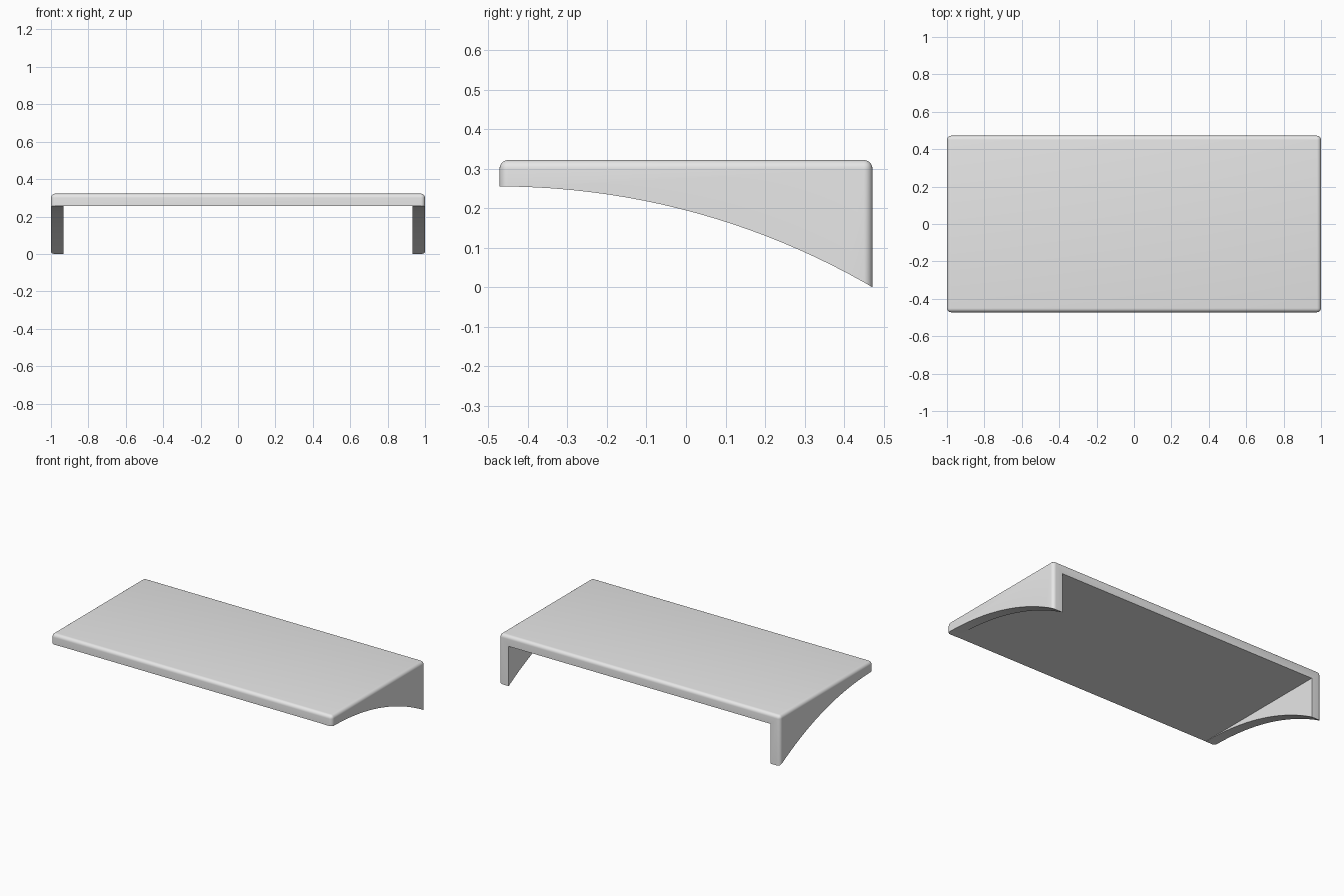
import bpy
import bmesh
from math import radians
from mathutils import Matrix

cube = bpy.data.objects.get("Cube")
if cube:
    bpy.data.objects.remove(cube, do_unlink=True)

WIDTH, DEPTH, HEIGHT = 2.0, 0.944, 0.322
UNDERSIDE = 0.255      # height of the board's lower face
WALL = 0.068           # thickness of each side bracket
ROUND = 0.022          # edge rounding
# Radius of the arc from the front lower edge down to the back foot
ARC = (DEPTH ** 2 + UNDERSIDE ** 2) / (2 * UNDERSIDE)

grey = bpy.data.materials.new("light grey")
grey.use_nodes = True
grey.diffuse_color = (0.8, 0.8, 0.8, 1)
grey.node_tree.nodes["Principled BSDF"].inputs["Base Color"].default_value = (0.8, 0.8, 0.8, 1)


def make_object(name, bm):
    mesh = bpy.data.meshes.new(name)
    bm.to_mesh(mesh)
    bm.free()
    mesh.materials.append(grey)
    obj = bpy.data.objects.new(name, mesh)
    bpy.context.collection.objects.link(obj)
    return obj


def box(size, centre):
    bm = bmesh.new()
    bmesh.ops.create_cube(bm, size=1, matrix=Matrix.Translation(centre) @ Matrix.Diagonal((*size, 1)))
    return bm


def cut(target, cutter):
    cutter.hide_render = True
    mod = target.modifiers.new("cut", "BOOLEAN")
    mod.operation = "DIFFERENCE"
    mod.solver = "EXACT"
    mod.object = cutter
    bpy.ops.object.modifier_apply(modifier=mod.name)
    bpy.data.objects.remove(cutter, do_unlink=True)


# Solid block with rounded top and upright edges
bm = box((WIDTH, DEPTH, HEIGHT), (0, 0, HEIGHT / 2))
edges = [e for e in bm.edges if max(v.co.z for v in e.verts) > HEIGHT / 2]
bmesh.ops.bevel(bm, geom=edges, offset=ROUND, segments=6, profile=0.5, affect="EDGES")
shelf = make_object("shelf_with_brackets", bm)
bpy.ops.object.select_all(action="DESELECT")
shelf.select_set(True)
bpy.context.view_layer.objects.active = shelf

# Curved lower edge of the side brackets
bm = bmesh.new()
bmesh.ops.create_cone(
    bm, cap_ends=True, segments=256, radius1=ARC, radius2=ARC, depth=WIDTH * 1.5,
    matrix=Matrix.Translation((0, -DEPTH / 2, UNDERSIDE - ARC)) @ Matrix.Rotation(radians(90), 4, "Y"))
cut(shelf, make_object("arc_cutter", bm))

# Open space under the board, between the brackets
bm = box((WIDTH - 2 * WALL, DEPTH * 2, 1), (0, 0, UNDERSIDE + 0.001 - 0.5))
cut(shelf, make_object("opening_cutter", bm))

bpy.ops.object.shade_smooth_by_angle(angle=radians(30))
